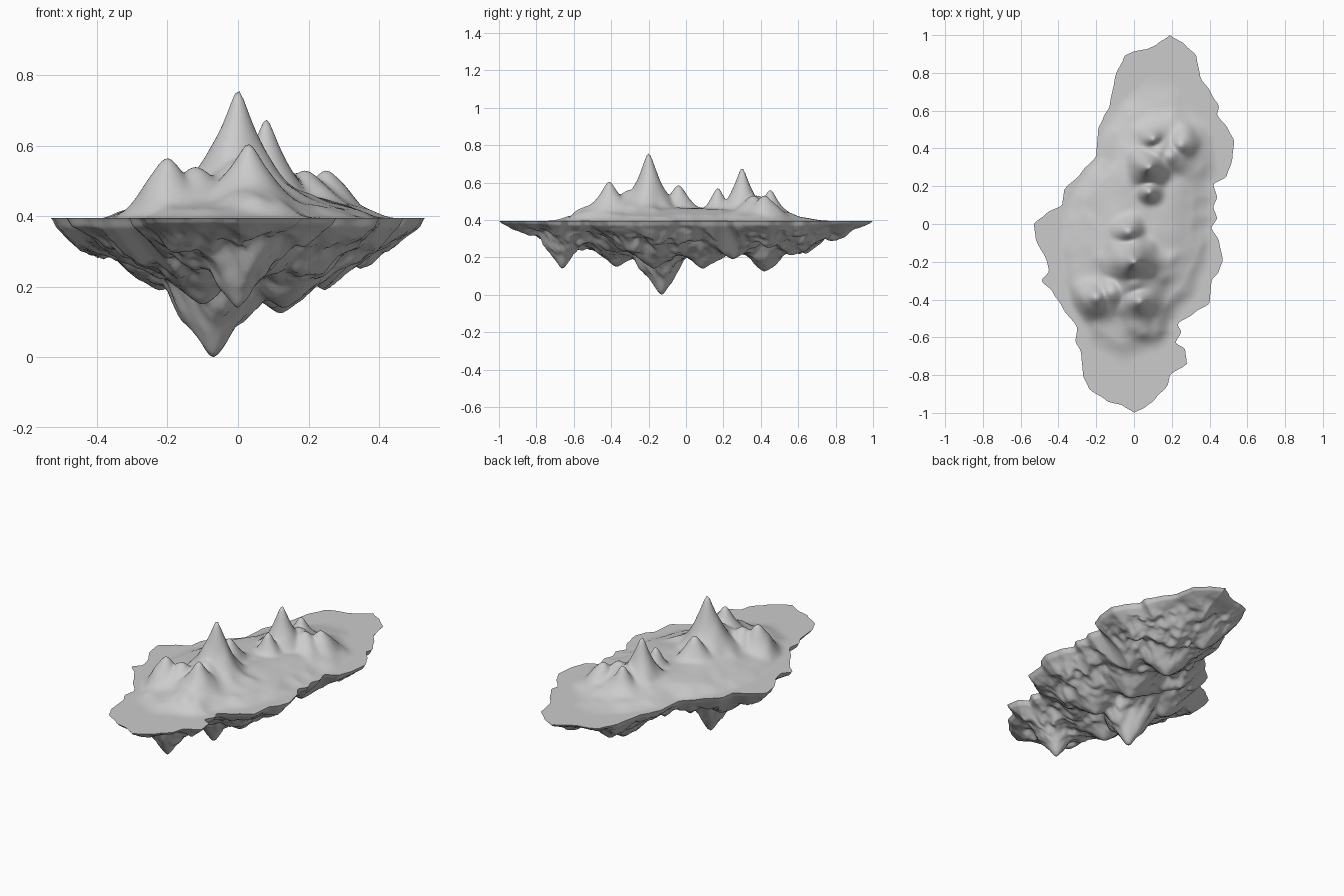
import bpy, math
from mathutils import Vector, noise

if "Cube" in bpy.data.objects:
    bpy.data.objects.remove(bpy.data.objects["Cube"])

# Shoreline: both sides run from the south tip to the north tip
RIGHT = [(0, -1), (.06, -.97), (.11, -.93), (.18, -.85), (.19, -.80), (.28, -.74), (.27, -.66),
         (.22, -.63), (.25, -.57), (.23, -.53), (.32, -.47), (.40, -.42), (.41, -.30), (.45, -.25),
         (.47, -.19), (.45, -.09), (.41, -.02), (.44, .03), (.42, .09), (.44, .14), (.42, .21),
         (.49, .25), (.52, .34), (.53, .44), (.50, .50), (.44, .58), (.45, .62), (.41, .69),
         (.35, .78), (.33, .89), (.27, .95), (.19, 1)]
LEFT = [(0, -1), (-.06, -.96), (-.14, -.94), (-.24, -.87), (-.27, -.80), (-.28, -.68), (-.31, -.62),
        (-.30, -.55), (-.38, -.44), (-.43, -.36), (-.49, -.30), (-.45, -.25), (-.46, -.20),
        (-.52, -.08), (-.53, 0), (-.46, .06), (-.38, .10), (-.37, .18), (-.28, .27), (-.20, .36),
        (-.19, .50), (-.16, .57), (-.13, .62), (-.10, .78), (-.05, .89), (0, .915), (.07, .925),
        (.12, .95), (.19, 1)]
# Peaks: x, y, top z, spread, roundness
PEAKS = [(0, -.20, .757, .10, .014), (.03, -.41, .605, .09, .02), (-.20, -.39, .565, .065, .04),
         (-.12, -.36, .54, .08, .05), (-.03, -.04, .585, .08, .03), (.08, .30, .677, .08, .014),
         (.25, .42, .53, .05, .05), (.10, .45, .56, .07, .02), (.08, .17, .57, .06, .02),
         (.19, .36, .53, .07, .05), (0, -.30, .56, .10, .06), (.13, .38, .53, .10, .06)]
# Hanging spikes: x, y, tip z, slope
SPIKES = [(-.07, -.13, 0, 1.6), (0, -.66, .14, 1.7), (.12, .42, .125, .9),
          (.10, .09, .14, .8), (-.10, -.37, .15, .8), (.13, -.17, .14, .8),
          (.05, .64, .22, .9), (-.22, -.02, .19, .7), (.25, .25, .19, .8)]
SHORE = .395
ROWS, COLS = 220, 100


def smooth(t):
    t = max(0, min(1, t))
    return t * t * (3 - 2 * t)


def round_side(side):
    # Round the corners of the shoreline
    out = []
    for (x0, y0), (x1, y1) in zip(side, side[1:]):
        for t in (0, .25, .5, .75):
            out.append((x0 + (x1 - x0) * (.4 * t + .6 * smooth(t)), y0 + (y1 - y0) * t))
    return out + [side[-1]]


LEFT, RIGHT = round_side(LEFT), round_side(RIGHT)
distances = {}


def side_x(side, y):
    for (x0, y0), (x1, y1) in zip(side, side[1:]):
        if y <= y1:
            return x0 + (x1 - x0) * (y - y0) / (y1 - y0)
    return side[-1][0]


def shore_distance(x, y):
    if (x, y) in distances:
        return distances[x, y]
    best = 9
    for side in (LEFT, RIGHT):
        for (x0, y0), (x1, y1) in zip(side, side[1:]):
            if y0 - best > y or y1 + best < y:
                continue
            dx, dy = x1 - x0, y1 - y0
            t = max(0, min(1, ((x - x0) * dx + (y - y0) * dy) / (dx * dx + dy * dy)))
            best = min(best, math.hypot(x - x0 - t * dx, y - y0 - t * dy))
    distances[x, y] = best
    return best


def smooth_max(a, b, k):
    h = max(k - abs(a - b), 0) / k
    return max(a, b) + h * h * k * .25


def rough(x, y, scale, seed, octaves=4):
    return noise.fractal(Vector((x * scale, y * scale, seed)), 1.0, 2.0, octaves)


def top_z(x, y, e):
    # Low mound following the island's slight lean, then the peaks
    r = math.hypot((x - .03 - .13 * y) / .41, y / .75) + .08 * rough(x, y, 4, 3, 2)
    mask = smooth((1 - r) / .2) * smooth(e / .12)
    h = .015 + .055 * smooth((1 - r) / .75) + .006 * rough(x, y, 5, 8, 2)
    for px, py, pz, s, c in PEAKS:
        d = math.hypot(x - px, y - py)
        d *= 1 + .25 * rough(x, y, 6, 5, 2) * smooth(d / .08)
        h = smooth_max(h, (pz - SHORE) * math.exp(-(math.hypot(d, c) - c) / s), .02)
    return SHORE + mask * h


def bottom_z(x, y, e):
    # Sloping rock belly, shallower toward the tips, with hanging spikes
    d = .012 * smooth(e / .015) + .19 * (1 - math.exp(-e / .2))
    d += smooth(e / .12) * (.04 * rough(x, y, 7, 1, 3) + .05 * (.3 - abs(rough(x, y, 6, 9, 3))))
    d *= 1 - .4 * smooth((abs(y) - .6) / .3)
    for px, py, pz, k in SPIKES:
        r = math.hypot(x - px, y - py)
        r *= 1 + .35 * rough(x, y, 8, 2) * smooth(r / .06)
        d = smooth_max(d, SHORE - pz - k * (math.sqrt(r * r + .0002) - .0141), .03)
    return SHORE - min(d, SHORE, .012 * smooth(e / .015) + 1.1 * e)


def sheet(name, height, flip):
    verts, faces = [], []
    for i in range(ROWS + 1):
        y = -math.cos(math.pi * i / ROWS) * .3 + (2 * i / ROWS - 1) * .7
        a, b = side_x(LEFT, y), side_x(RIGHT, y)
        for j in range(COLS + 1):
            u = .5 + .5 * (.5 * (2 * j / COLS - 1) - .5 * math.cos(math.pi * j / COLS))
            x = a + (b - a) * u
            e = 0 if j in (0, COLS) or i in (0, ROWS) else shore_distance(x, y)
            verts.append((x, y, height(x, y, e)))
    for i in range(ROWS):
        for j in range(COLS):
            n = i * (COLS + 1) + j
            f = (n, n + 1, n + COLS + 2, n + COLS + 1)
            faces.append(f[::-1] if flip else f)
    mesh = bpy.data.meshes.new(name)
    mesh.from_pydata(verts, [], faces)
    mesh.shade_smooth()
    ob = bpy.data.objects.new(name, mesh)
    bpy.context.collection.objects.link(ob)
    weld = ob.modifiers.new("weld_tips", 'WELD')
    weld.merge_threshold = .0002


# Land with mountains, and the rocky underside
sheet("island_top", top_z, False)
sheet("island_underside", bottom_z, True)
